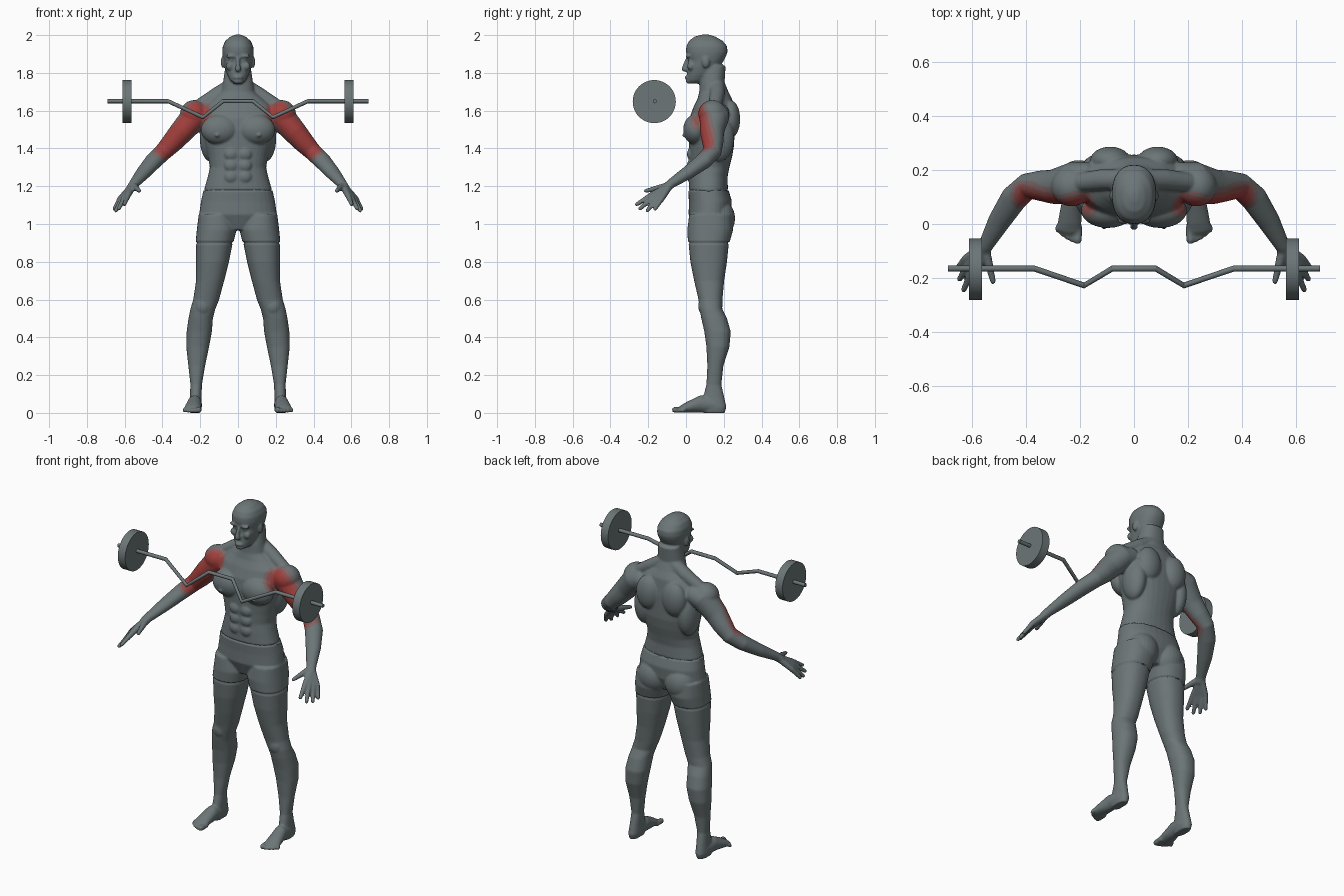
import bpy
import bmesh
from math import sin, cos, tau, radians, copysign
from mathutils import Vector, Matrix

if "Cube" in bpy.data.objects:
    bpy.data.objects.remove(bpy.data.objects["Cube"])


def make_material(name, colour):
    mat = bpy.data.materials.new(name)
    mat.use_nodes = True
    mat.diffuse_color = (*colour, 1)
    mat.node_tree.nodes["Principled BSDF"].inputs["Base Color"].default_value = (*colour, 1)
    return mat


grey = make_material("slate grey", (.15, .18, .185))
red = make_material("muscle red", (.36, .05, .045))
soft_red = make_material("soft red", (.28, .08, .075))
faint_red = make_material("faint red", (.21, .13, .13))


def skin_rings(bm, rings):
    """Bridge equal rings of points into a closed solid."""
    loops = [[bm.verts.new(p) for p in ring] for ring in rings]
    for low, high in zip(loops, loops[1:]):
        count = len(low)
        for i in range(count):
            j = (i + 1) % count
            bm.faces.new((low[i], low[j], high[j], high[i]))
    bm.faces.new(loops[0][::-1])
    bm.faces.new(loops[-1])


def stack(bm, rows, power=.88, sides=32):
    """Horizontal rounded sections: height, left, right, front, back."""
    def bulge(v):
        return copysign(abs(v) ** power, v)
    rings = []
    for z, left, right, front, back in rows:
        cx, cy = (left + right) / 2, (front + back) / 2
        rx, ry = (right - left) / 2, (back - front) / 2
        angles = [tau * i / sides for i in range(sides)]
        rings.append([Vector((cx + rx * bulge(cos(a)), cy + ry * bulge(sin(a)), z))
                      for a in angles])
    skin_rings(bm, rings)


def tube(bm, points, sides=16, rounded=True):
    """Elliptical tube through points: x, y, z, side radius, up radius."""
    spots = [(Vector(p[:3]), p[3], p[-1]) for p in points]
    if rounded:
        for end, near in ((0, 1), (-1, -2)):
            centre, side_r, up_r = spots[end]
            out = (centre - spots[near][0]).normalized()
            tip = (centre + out * min(side_r, up_r) * .7, side_r * .6, up_r * .6)
            spots.insert(0 if end == 0 else len(spots), tip)
            if end == 0:
                continue
    rings = []
    for i, (centre, side_r, up_r) in enumerate(spots):
        before = spots[max(i - 1, 0)][0]
        after = spots[min(i + 1, len(spots) - 1)][0]
        along = (after - before).normalized()
        side = along.cross(Vector((0, 0, 1))).normalized()
        up = side.cross(along)
        rings.append([centre + side * side_r * cos(tau * k / sides)
                      + up * up_r * sin(tau * k / sides) for k in range(sides)])
    skin_rings(bm, rings)


def blob(bm, centre, radii):
    place = Matrix.Translation(centre) @ Matrix.Diagonal((*radii, 1))
    bmesh.ops.create_uvsphere(bm, u_segments=24, v_segments=16, radius=1, matrix=place)


def finish(name, bm, materials):
    bmesh.ops.recalc_face_normals(bm, faces=bm.faces)
    mesh = bpy.data.meshes.new(name)
    bm.to_mesh(mesh)
    bm.free()
    for mat in materials:
        mesh.materials.append(mat)
    obj = bpy.data.objects.new(name, mesh)
    bpy.context.collection.objects.link(obj)
    return obj


def smooth(obj, angle):
    bpy.ops.object.select_all(action="DESELECT")
    obj.select_set(True)
    bpy.context.view_layer.objects.active = obj
    bpy.ops.object.shade_smooth_by_angle(angle=radians(angle))


body = bmesh.new()

# Leg
stack(body, [(0, .2, .255, .09, .205), (.03, .192, .26, .08, .214), (.08, .193, .255, .09, .203),
             (.15, .191, .252, .108, .187), (.25, .174, .263, .113, .198),
             (.35, .153, .274, .108, .23), (.43, .138, .272, .097, .237),
             (.5, .133, .262, .081, .217), (.55, .12, .252, .072, .192),
             (.6, .1, .237, .066, .193), (.7, .073, .222, .043, .202),
             (.8, .048, .222, .023, .217), (.9, .028, .222, .013, .227),
             (.97, .01, .215, .01, .247), (1.05, .03, .205, .02, .24)])
blob(body, (.187, .085, .565), (.036, .02, .04))
blob(body, (.09, .17, 1.03), (.095, .087, .1))

# Foot and toes
tube(body, [(.225, .16, .04, .035, .04), (.23, .08, .048, .038, .046),
            (.238, .01, .03, .044, .029), (.242, -.025, .02, .045, .019)])
for toe in range(5):
    x = .207 + toe * .0185
    tip = -.062 + toe * toe * .0025
    size = .016 if toe == 0 else .011
    tube(body, [(x, -.01, .018, size, size), (x + .002, tip, size, size, size)], 12)

# Arm
tube(body, [(.16, .16, 1.59, .07, .06), (.225, .15, 1.573, .08, .075),
            (.3, .138, 1.487, .064, .064), (.35, .142, 1.43, .056, .056),
            (.395, .14, 1.383, .049, .047), (.445, .095, 1.335, .05, .043),
            (.5, .01, 1.272, .042, .035), (.55, -.08, 1.213, .028, .025),
            (.565, -.105, 1.19, .028, .023)], 24)

# Hand: each finger runs from the wrist over its knuckle to the tip
wrist = (.555, -.085, 1.205, .02)
fingers = [((.582, -.185, 1.152), (.602, -.262, 1.103)),
           ((.598, -.17, 1.145), (.632, -.245, 1.08)),
           ((.612, -.15, 1.138), (.647, -.205, 1.07)),
           ((.623, -.128, 1.135), (.655, -.165, 1.078)),
           ((.538, -.15, 1.19), (.522, -.215, 1.175))]
for knuckle, tip in fingers:
    middle = Vector(knuckle).lerp(Vector(tip), .5)
    tube(body, [wrist, (*knuckle, .016), (*middle, .013), (*tip, .011)], 12)

# Shoulder, chest and back muscles
blob(body, (.232, .14, 1.583), (.075, .075, .073))
blob(body, (.097, .05, 1.5), (.1, .065, .08))
blob(body, (.11, -.01, 1.47), (.012, .01, .01))
blob(body, (.088, .235, 1.555), (.075, .052, .1))
blob(body, (.145, .175, 1.46), (.058, .08, .13))
tube(body, [(.03, .165, 1.735, .04), (.11, .165, 1.685, .04), (.2, .155, 1.63, .035)])
for z in (1.25, 1.31, 1.37):
    blob(body, (.036, .028, z), (.037, .023, .034))

# Brow, eye, cheek and ear
blob(body, (.034, .012, 1.888), (.03, .013, .01))
blob(body, (.033, .021, 1.866), (.015, .012, .009))
blob(body, (.043, .026, 1.835), (.022, .02, .022))
blob(body, (.081, .105, 1.857), (.01, .02, .031))

# Mirror the paired parts to the other side
copy = bmesh.ops.duplicate(body, geom=body.verts[:] + body.edges[:] + body.faces[:])
for item in copy["geom"]:
    if isinstance(item, bmesh.types.BMVert):
        item.co.x *= -1

# Torso, neck and head
torso = [(.97, .1, .05, .2), (1.05, .203, .017, .235), (1.12, .193, .018, .24),
         (1.18, .18, .015, .222), (1.25, .16, .016, .22), (1.3, .149, .018, .23),
         (1.36, .16, .017, .245), (1.42, .176, .015, .255), (1.5, .195, .012, .257),
         (1.56, .2, .018, .257), (1.62, .185, .04, .25), (1.66, .14, .06, .245),
         (1.7, .09, .07, .225), (1.75, .079, .073, .204), (1.84, .066, .09, .21)]
head = [(1.743, .022, .02, .07), (1.76, .042, .006, .1), (1.79, .057, .006, .14),
        (1.83, .07, .008, .178), (1.865, .077, .014, .2), (1.89, .081, .005, .213),
        (1.91, .083, 0, .22), (1.94, .081, .001, .218), (1.97, .067, .016, .194),
        (1.992, .04, .045, .155), (2.003, .014, .085, .12)]
for rows in (torso, head):
    stack(body, [(z, -half, half, front, back) for z, half, front, back in rows])

# Nose, lips and chin
tube(body, [(0, .008, 1.878, .009), (0, -.004, 1.845, .011), (0, -.008, 1.818, .016)], 12)
blob(body, (0, .005, 1.776), (.025, .012, .01))
blob(body, (0, .015, 1.757), (.026, .016, .015))

figure = finish("figure", body, [grey, red, soft_red, faint_red])

# Fuse all parts into one smooth skin
remesh = figure.modifiers.new("fuse", "REMESH")
remesh.mode = "VOXEL"
remesh.voxel_size = .006
relax = figure.modifiers.new("relax", "SMOOTH")
relax.factor = .5
relax.iterations = 4
bpy.context.view_layer.update()
graph = bpy.context.evaluated_depsgraph_get()
skin = bpy.data.meshes.new_from_object(figure.evaluated_get(graph))
figure.modifiers.clear()
figure.data = skin

# Raise the shorts above the skin, with a fine groove at each hem
normals = [v.normal.copy() for v in skin.vertices]
for vert, normal in zip(skin.vertices, normals):
    if abs(vert.co.x) < .35:
        hem = min(abs(vert.co.z - 1.18), abs(vert.co.z - .9))
        if hem < .004:
            vert.co -= normal * .004
        elif .9 < vert.co.z < 1.18:
            vert.co += normal * .003

# Highlight the front of the upper arm, fading outwards
start, end = Vector((.215, .07, 1.59)), Vector((.38, .1, 1.405))
span = end - start
for face in skin.polygons:
    point = face.center.copy()
    point.x = abs(point.x)
    share = min(max((point - start).dot(span) / span.length_squared, 0), 1)
    gap = (point - start - span * share).length
    if face.normal.y < .35:
        face.material_index = 1 if gap < .05 else 2 if gap < .066 else 3 if gap < .082 else 0
smooth(figure, 60)

# Curl bar with cranked grips
half_bar = [(.08, -.165, 1.65), (.185, -.228, 1.565), (.37, -.165, 1.65), (.69, -.165, 1.65)]
path = [(-x, y, z) for x, y, z in reversed(half_bar)] + half_bar
bar = bmesh.new()
tube(bar, [(*p, .011) for p in path], 12, rounded=False)
smooth(finish("curl_bar", bar, [grey]), 40)

# Weight plates
for side, label in ((1, "left"), (-1, "right")):
    plate = bmesh.new()
    tube(plate, [(side * x, -.168, 1.648, .114) for x in (.563, .612)], 48, rounded=False)
    smooth(finish(label + "_weight_plate", plate, [grey]), 40)
